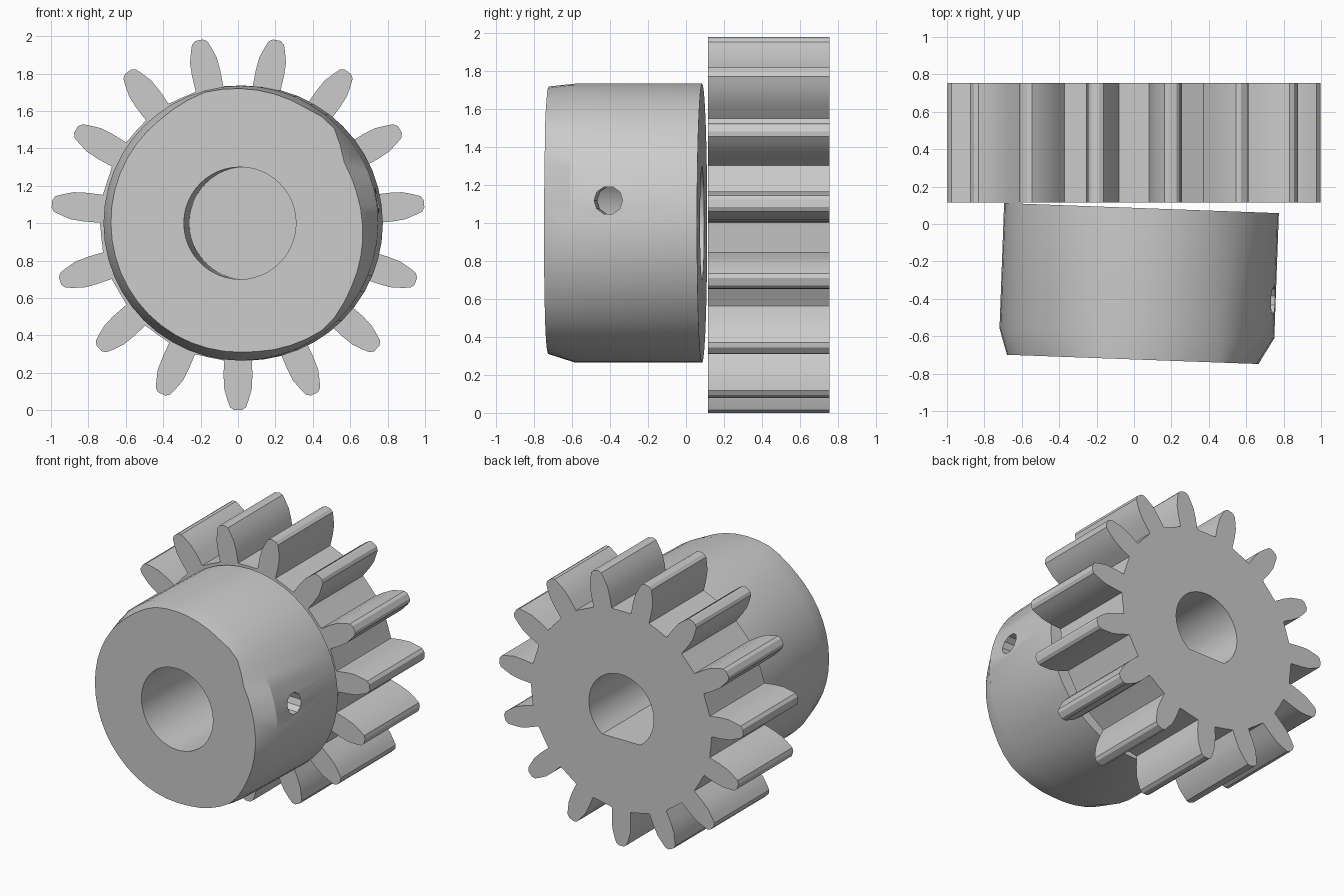
import bpy, bmesh
from math import sin, cos, pi, radians
from mathutils import Matrix, Vector

cube = bpy.data.objects.get("Cube")
if cube:
    bpy.data.objects.remove(cube, do_unlink=True)

grey = bpy.data.materials.new("plain_grey")
grey.use_nodes = True
grey.diffuse_color = (0.6, 0.6, 0.6, 1)
for node in grey.node_tree.nodes:
    if node.type == 'BSDF_PRINCIPLED':
        node.inputs["Base Color"].default_value = (0.6, 0.6, 0.6, 1)


def finish(bm, name, matrix=Matrix()):
    bmesh.ops.recalc_face_normals(bm, faces=bm.faces)
    mesh = bpy.data.meshes.new(name)
    bm.to_mesh(mesh)
    bm.free()
    mesh.materials.append(grey)
    obj = bpy.data.objects.new(name, mesh)
    bpy.context.collection.objects.link(obj)
    obj.matrix_world = matrix
    return obj


def prism(name, outline, y0, y1, matrix=Matrix()):
    """Extrude an x-z outline along y."""
    bm = bmesh.new()
    face = bm.faces.new([bm.verts.new((x, y0, z)) for x, z in outline])
    moved = bmesh.ops.extrude_face_region(bm, geom=[face])["geom"]
    bmesh.ops.translate(bm, vec=(0, y1 - y0, 0),
                        verts=[v for v in moved if isinstance(v, bmesh.types.BMVert)])
    return finish(bm, name, matrix)


def select_only(obj):
    bpy.ops.object.select_all(action='DESELECT')
    obj.select_set(True)
    bpy.context.view_layer.objects.active = obj


def cut(obj, cutter):
    cutter.hide_render = True
    mod = obj.modifiers.new("cut", 'BOOLEAN')
    mod.operation = 'DIFFERENCE'
    mod.solver = 'EXACT'
    mod.object = cutter
    select_only(obj)
    bpy.ops.object.modifier_apply(modifier=mod.name)
    bpy.data.objects.remove(cutter, do_unlink=True)


def smooth(obj):
    select_only(obj)
    bpy.ops.object.shade_smooth_by_angle(angle=radians(30))


# Gear wheel: one tooth profile (radius, half width) repeated around the root circle
TEETH, ROOT = 15, 0.735
half_tooth = [(ROOT, 0.075), (0.82, 0.077), (0.89, 0.073), (0.95, 0.055),
              (0.985, 0.042), (1.0, 0.02)]
tooth = [(r, -w) for r, w in half_tooth] + [(r, w) for r, w in reversed(half_tooth)]
step = 2 * pi / TEETH
outline = []
for i in range(TEETH):
    a = -pi / 2 + i * step
    outline += [(r * cos(a) - t * sin(a), r * sin(a) + t * cos(a)) for r, t in tooth]
    for k in (0.35, 0.5, 0.65):
        outline.append((ROOT * cos(a + k * step), ROOT * sin(a + k * step)))
at_centre = Matrix.Translation((0, 0, 1))
gear = prism("gear_wheel", outline, 0.115, 0.755, at_centre)

# D-shaped shaft hole entering from the back, flat side down
flat = -0.215
start = -pi / 2 + 0.625
span = 2 * pi - 1.25
d_hole = [(0.265 * cos(start + span * i / 40), max(flat, 0.265 * sin(start + span * i / 40)))
          for i in range(41)]
cut(gear, prism("shaft_hole_cutter", d_hole, 0.13, 0.9, at_centre))
smooth(gear)

# Hub: slightly tilted collar with an uneven worn front chamfer and a round bore
SEGMENTS, RADIUS, LENGTH, BORE = 48, 0.735, 0.81, 0.3
rim_points = [(0, .655), (15, .645), (31, .645), (47, .725), (60, .71), (90, .72),
              (105, .725), (125, .70), (180, .69), (275, .69), (310, .725),
              (328, .69), (345, .67), (360, .655)]


def rim_radius(deg):
    for (a0, r0), (a1, r1) in zip(rim_points, rim_points[1:]):
        if a0 <= deg <= a1:
            return r0 + (r1 - r0) * (deg - a0) / (a1 - a0)


bm = bmesh.new()
profile = [(0, lambda d: RADIUS), (0.14 - LENGTH, lambda d: RADIUS), (-LENGTH, rim_radius),
           (-LENGTH, lambda d: BORE), (0, lambda d: BORE)]
rings = []
for y, radius in profile:
    ring = []
    for i in range(SEGMENTS):
        deg = 360 * i / SEGMENTS
        r = radius(deg)
        ring.append(bm.verts.new((r * cos(radians(deg)), y, r * sin(radians(deg)))))
    rings.append(ring)
for k, ring in enumerate(rings):
    after = rings[(k + 1) % len(rings)]
    for i in range(SEGMENTS):
        j = (i + 1) % SEGMENTS
        bm.faces.new((ring[i], ring[j], after[j], after[i]))
tilt = Matrix.Translation((0.04, 0.085, 1)) @ Matrix.Rotation(radians(-2.1), 4, 'Z')
hub = finish(bm, "hub", tilt)

# Set screw hole through the hub wall into the bore
bm = bmesh.new()
bmesh.ops.create_cone(bm, cap_ends=True, segments=10, radius1=0.075, radius2=0.075, depth=0.7,
                      matrix=Matrix.Translation((0.58, -0.468, 0.12)) @ Matrix.Rotation(pi / 2, 4, 'Y'))
cut(hub, finish(bm, "screw_hole_cutter", tilt))
smooth(hub)
